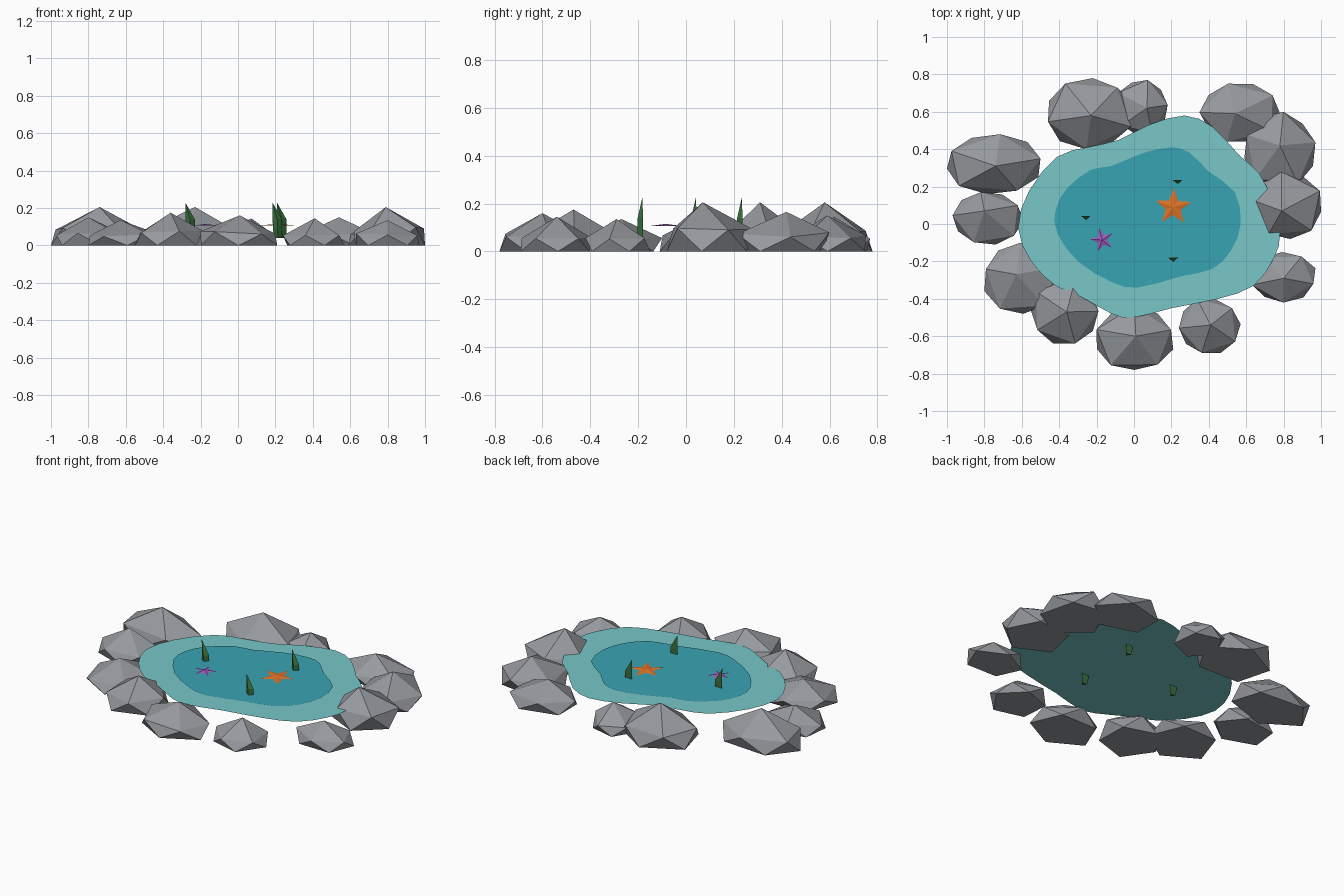
import bpy, bmesh, math, random
from mathutils import Vector

if "Cube" in bpy.data.objects:
    bpy.data.objects.remove(bpy.data.objects["Cube"])

random.seed(4)


def material(name, r, g, b):
    m = bpy.data.materials.new(name)
    m.diffuse_color = [((c / 255 + 0.055) / 1.055) ** 2.4 for c in (r, g, b)] + [1]
    m.use_nodes = True
    m.node_tree.nodes["Principled BSDF"].inputs["Base Color"].default_value = m.diffuse_color
    return m


STONE = material("grey stone", 150, 153, 158)
SHALLOW = material("shallow water", 120, 199, 201)
DEEP = material("deep water", 56, 163, 179)
ORANGE = material("orange", 222, 115, 38)
PURPLE = material("purple", 158, 92, 190)
GREEN = material("weed green", 58, 112, 62)


def build(name, verts, faces, mat):
    mesh = bpy.data.meshes.new(name)
    mesh.from_pydata(verts, [], faces)
    bm = bmesh.new()
    bm.from_mesh(mesh)
    if len(faces) > 1:
        bmesh.ops.recalc_face_normals(bm, faces=bm.faces)
    bm.to_mesh(mesh)
    bm.free()
    mesh.materials.append(mat)
    obj = bpy.data.objects.new(name, mesh)
    bpy.context.collection.objects.link(obj)
    return obj


# Faceted boulder: peak, five-sided shoulder ring, staggered five-sided foot ring
def boulder(i, x0, x1, y0, y1, px, py, h, turn):
    cx, cy, rx, ry = (x0 + x1) / 2, (y0 + y1) / 2, (x1 - x0) / 2, (y1 - y0) / 2
    rings = []
    for level, shift in ((0.42 * h, 0), (0, 36)):
        for k in range(5):
            a = math.radians(turn + shift + 72 * k)
            s = random.uniform(0.98, 1.06)
            rings.append((cx + rx * s * math.cos(a), cy + ry * s * math.sin(a),
                          level * random.uniform(0.85, 1.15)))
    # fit the footprint to its bounds
    xs, ys = [p[0] for p in rings], [p[1] for p in rings]
    fit = lambda v, a, b, lo, hi: lo + (v - a) / (b - a) * (hi - lo)
    rings = [(fit(x, min(xs), max(xs), x0, x1), fit(y, min(ys), max(ys), y0, y1), z)
             for x, y, z in rings]
    faces = [tuple(range(6, 11))]
    for k in range(5):
        u, un, f, fn = 1 + k, 1 + (k + 1) % 5, 6 + k, 6 + (k + 1) % 5
        faces += [(0, u, un), (u, f, un), (un, f, fn)]
    build(f"boulder_{i}", [(px, py, h)] + rings, faces, STONE)


BOULDERS = [
    (-1.0, -0.50, 0.16, 0.48, -0.74, 0.31, 0.205, 10),
    (-0.97, -0.59, -0.11, 0.17, -0.80, 0.07, 0.15, 30),
    (-0.80, -0.40, -0.48, -0.10, -0.63, -0.27, 0.135, 20),
    (-0.55, -0.19, -0.64, -0.30, -0.36, -0.47, 0.175, 0),
    (-0.20, 0.21, -0.78, -0.44, 0.01, -0.60, 0.16, 18),
    (0.24, 0.57, -0.69, -0.40, 0.41, -0.54, 0.145, 40),
    (0.63, 0.97, -0.42, -0.15, 0.80, -0.29, 0.135, 55),
    (0.62, 1.0, -0.08, 0.28, 0.79, 0.07, 0.205, 25),
    (0.59, 0.97, 0.20, 0.60, 0.78, 0.42, 0.165, 12),
    (0.35, 0.78, 0.44, 0.75, 0.54, 0.59, 0.15, 35),
    (-0.46, 0.0, 0.40, 0.78, -0.23, 0.58, 0.205, 50),
    (-0.10, 0.18, 0.48, 0.77, 0.07, 0.62, 0.145, 5)]
for i, b in enumerate(BOULDERS, 1):
    boulder(i, *b)


# Water sheets: smooth closed outlines
def sheet(name, pts, z, mat):
    ring, n = [], len(pts)
    P = [Vector(p) for p in pts]
    for i in range(n):
        a, b, c, d = P[i - 1], P[i], P[(i + 1) % n], P[(i + 2) % n]
        for t in (0, 0.5):
            v = 0.5 * (2 * b + (c - a) * t + (2 * a - 5 * b + 4 * c - d) * t * t
                       + (3 * b - a - 3 * c + d) * t ** 3)
            ring.append((v.x, v.y, z))
    build(name, ring, [tuple(reversed(range(len(ring))))], mat)


sheet("shallow_water", [
    (0.27, 0.58), (0.42, 0.52), (0.56, 0.37), (0.67, 0.27), (0.74, 0.12), (0.78, -0.05),
    (0.75, -0.18), (0.64, -0.33), (0.45, -0.40), (0.20, -0.45), (0.0, -0.50), (-0.12, -0.48),
    (-0.28, -0.39), (-0.42, -0.33), (-0.55, -0.20), (-0.62, -0.02), (-0.56, 0.18),
    (-0.41, 0.36), (-0.25, 0.41), (-0.08, 0.45), (0.08, 0.53)], 0.1, SHALLOW)
sheet("deep_water", [
    (0.20, 0.41), (0.30, 0.38), (0.40, 0.28), (0.54, 0.17), (0.57, 0.0), (0.52, -0.14),
    (0.42, -0.24), (0.25, -0.28), (0.02, -0.34), (-0.12, -0.31), (-0.30, -0.20),
    (-0.41, -0.05), (-0.42, 0.07), (-0.36, 0.19), (-0.23, 0.29), (-0.12, 0.31),
    (0.05, 0.38)], 0.104, DEEP)


# Starfish: five-armed plate with a slightly raised middle
def starfish(name, x, y, r, turn, mat):
    ring = []
    for k in range(10):
        a = math.radians(turn + 36 * k)
        s = r if k % 2 == 0 else r * 0.42
        ring.append((x + s * math.cos(a), y + s * math.sin(a), 0.107))
    faces = [(k, (k + 1) % 10, 10) for k in range(10)] + [tuple(reversed(range(10)))]
    build(name, ring + [(x, y, 0.115)], faces, mat)


starfish("orange_starfish", 0.21, 0.09, 0.1, 88, ORANGE)
starfish("purple_starfish", -0.17, -0.085, 0.065, 105, PURPLE)


# Water weed: three-sided blade, widest in the middle, leaning to a tip
def weed(i, x, y):
    verts = []
    for z, w, shift in ((0.04, 0.018, 0.007), (0.08, 0.024, 0.003), (0.14, 0.025, 0.002)):
        verts += [(x + shift - w, y + 0.008, z), (x + shift + w, y + 0.008, z),
                  (x + shift, y - 0.014, z)]
    verts.append((x - 0.023, y + 0.006, 0.228))
    faces = [(0, 1, 2)]
    for k in range(3):
        n = (k + 1) % 3
        faces += [(k, n, n + 3, k + 3), (k + 3, n + 3, n + 6, k + 6), (k + 6, n + 6, 9)]
    build(f"water_weed_{i}", verts, faces, GREEN)


for i, (x, y) in enumerate([(0.208, -0.188), (-0.258, 0.036), (0.232, 0.228)], 1):
    weed(i, x, y)
